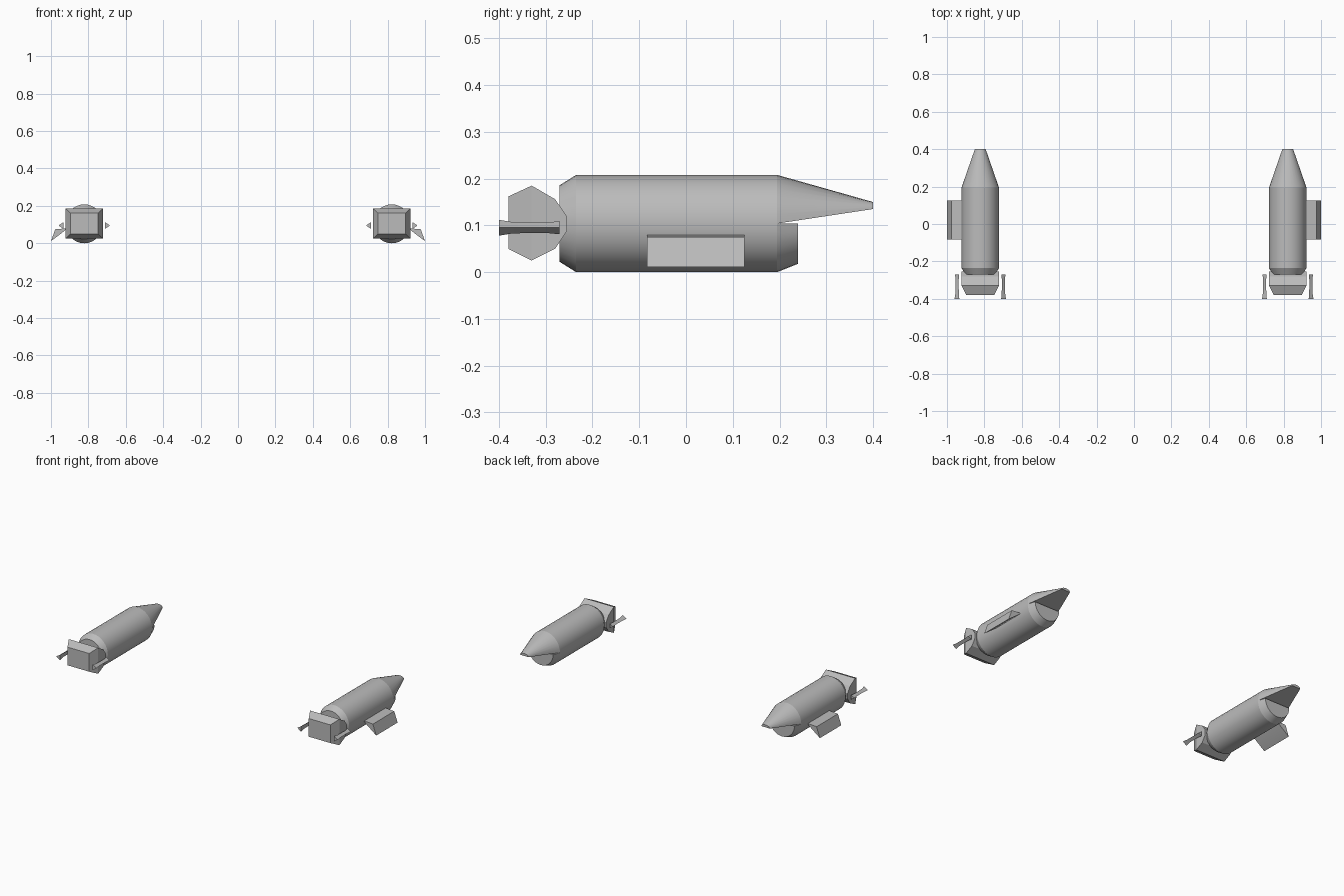
import bpy, bmesh, math

cube = bpy.data.objects.get("Cube")
if cube:
    bpy.data.objects.remove(cube)

CX, CZ = 0.822, 0.104   # pod axis
RX, RZ = 0.1, 0.104     # hull radii

grey = bpy.data.materials.new("hull_grey")
grey.use_nodes = True
grey.diffuse_color = (0.5, 0.5, 0.5, 1)
grey.node_tree.nodes["Principled BSDF"].inputs["Base Color"].default_value = (0.5, 0.5, 0.5, 1)


def loft(name, rings, angle=14):
    """Skin closed cross-sections, cap both ends and mirror to the other pod."""
    bm = bmesh.new()
    loops = [[bm.verts.new(p) for p in ring] for ring in rings]
    n = len(loops[0])
    for a, b in zip(loops, loops[1:]):
        for i in range(n):
            j = (i + 1) % n
            bm.faces.new((a[i], a[j], b[j], b[i]))
    bm.faces.new(loops[0])
    bm.faces.new(loops[-1])
    bmesh.ops.recalc_face_normals(bm, faces=bm.faces[:])
    mesh = bpy.data.meshes.new(name)
    bm.to_mesh(mesh)
    bm.free()
    mesh.materials.append(grey)
    ob = bpy.data.objects.new(name, mesh)
    bpy.context.collection.objects.link(ob)
    bpy.ops.object.select_all(action='DESELECT')
    ob.select_set(True)
    bpy.context.view_layer.objects.active = ob
    bpy.ops.object.shade_smooth_by_angle(angle=math.radians(angle))
    ob.modifiers.new("Mirror", 'MIRROR').use_mirror_merge = False
    return ob


def arc(y, rx, rz, z=CZ, start=0, steps=32, closed=True):
    """Ellipse (closed) or half ellipse from the start angle."""
    span = 2 * math.pi if closed else math.pi
    count = steps if closed else steps + 1
    return [(CX + rx * math.cos(start + span * i / steps), y,
             z + rz * math.sin(start + span * i / steps)) for i in range(count)]


def rect(y, half, low, high):
    return [(CX - half, y, low), (CX + half, y, low), (CX + half, y, high), (CX - half, y, high)]


# Round hull with a chamfered front
loft("hull", [arc(-0.27, 0.081, 0.082), arc(-0.235, RX, RZ), arc(0.195, RX, RZ)])

# Upper half tapers to a long tail, lower half ends in a short chamfer
loft("tail_cone", [arc(0.195, RX, RZ, steps=16, closed=False),
                   arc(0.4, 0.029, 0.015, z=0.135, steps=16, closed=False)])
loft("lower_tail", [arc(0.195, RX, RZ, start=math.pi, steps=16, closed=False),
                    arc(0.24, 0.085, 0.086, start=math.pi, steps=16, closed=False)])

# Faceted block at the front
loft("nose_block", [rect(-0.38, 0.074, 0.05, 0.162), rect(-0.33, 0.1, 0.025, 0.185),
                    rect(-0.28, 0.1, 0.05, 0.156), rect(-0.255, 0.1, 0.087, 0.12)])

# Three-sided flared barrels on either side of the block
for side, name in ((1, "outer_barrel"), (-1, "inner_barrel")):
    rings = []
    for y, s in ((-0.4, 0.017), (-0.37, 0.012), (-0.3, 0.011), (-0.27, 0.014)):
        x = CX + side * 0.122
        rings.append([(x - side * s * 0.6, y, 0.095 - s), (x + side * s * 0.9, y, 0.095),
                      (x - side * s * 0.6, y, 0.095 + s)])
    loft(name, rings)

# Wedge-shaped side fin
loft("side_fin", [[(1.0, y, 0.011), (0.977, y, 0.075), (0.915, y, 0.08), (0.925, y, 0.068)]
                  for y in (-0.083, 0.125)])
